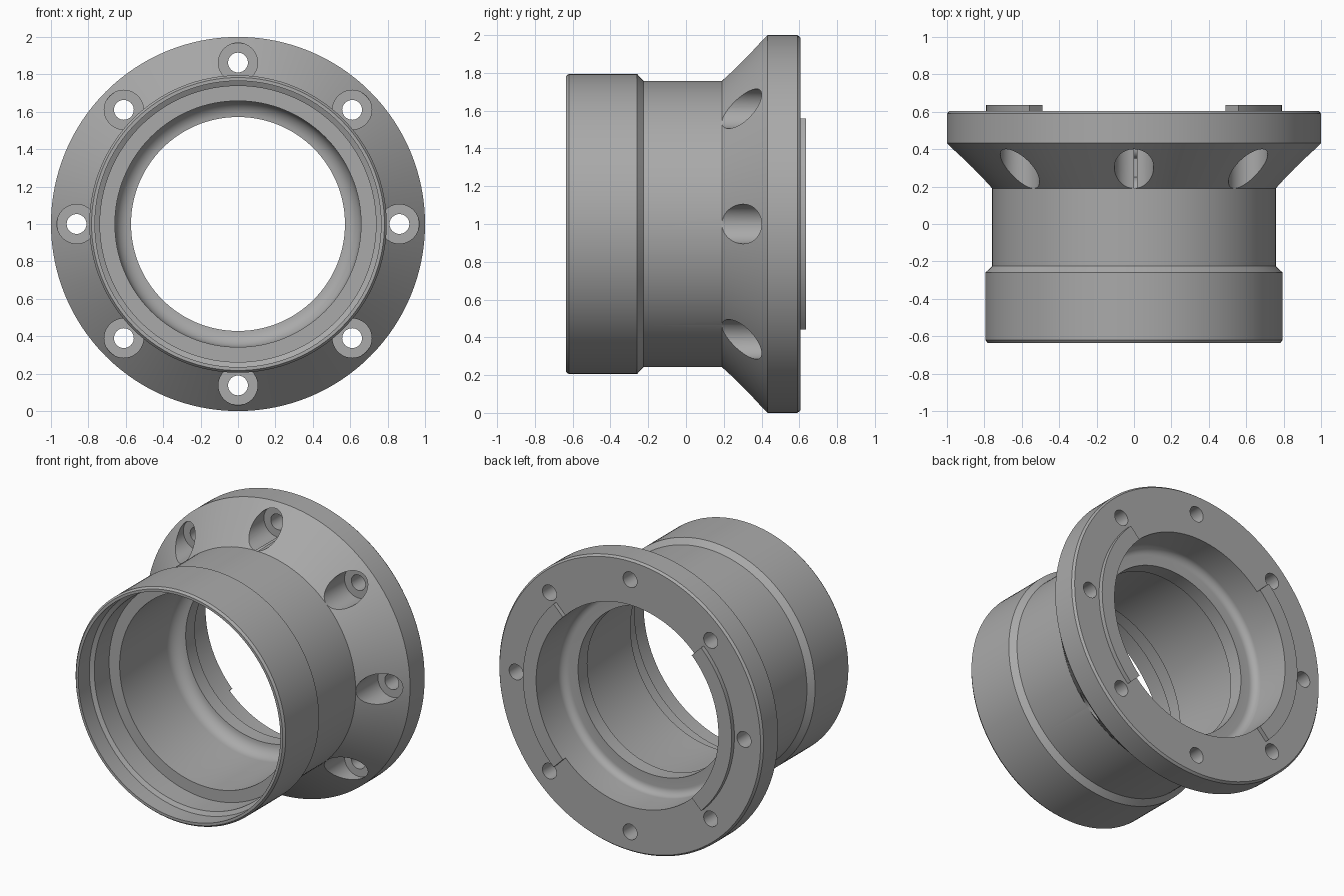
import bpy, bmesh, math
from mathutils import Matrix

cube = bpy.data.objects.get("Cube")
if cube:
    bpy.data.objects.remove(cube, do_unlink=True)

metal = bpy.data.materials.new("machined_grey")
metal.use_nodes = True
GREY = (0.4, 0.4, 0.4, 1)
metal.diffuse_color = GREY
metal.node_tree.nodes["Principled BSDF"].inputs["Base Color"].default_value = GREY


def arc(cr, cy, rad, a0, a1, n=8):
    """Fillet points (radius, y) around a centre, angles in degrees."""
    angles = [math.radians(a0 + (a1 - a0) * i / n) for i in range(n + 1)]
    return [(cr + rad * math.cos(a), cy + rad * math.sin(a)) for a in angles]


def revolve(bm, profile, steps, start=0.0, sweep=math.tau, centre=(0, 0, 1)):
    """Sweep a closed (radius, y) profile round an axis along y."""
    full = sweep > 6.28
    rings = []
    for i in range(steps if full else steps + 1):
        a = start + sweep * i / steps
        rings.append([bm.verts.new((centre[0] + r * math.cos(a), centre[1] + y,
                                    centre[2] + r * math.sin(a))) for r, y in profile])
    n = len(profile)
    for i in range(steps):
        p, q = rings[i], rings[(i + 1) % len(rings)]
        for j in range(n):
            k = (j + 1) % n
            bm.faces.new((p[j], p[k], q[k], q[j]))
    if not full:
        bm.faces.new(rings[0])
        bm.faces.new(rings[-1])


def finish(bm, name):
    bmesh.ops.remove_doubles(bm, verts=bm.verts, dist=1e-5)
    bmesh.ops.recalc_face_normals(bm, faces=bm.faces)
    mesh = bpy.data.meshes.new(name)
    bm.to_mesh(mesh)
    bm.free()
    mesh.materials.append(metal)
    obj = bpy.data.objects.new(name, mesh)
    bpy.context.collection.objects.link(obj)
    return obj


def activate(obj):
    bpy.ops.object.select_all(action="DESELECT")
    obj.select_set(True)
    bpy.context.view_layer.objects.active = obj


# Flanged sleeve: outside from front to back, then the bore back to front
outside = [(0.765, -0.635), (0.783, -0.635), (0.795, -0.62), (0.795, -0.26),
           (0.758, -0.225), (0.758, 0.19), (1.0, 0.432), (1.0, 0.59), (0.988, 0.605)]
back_recess = [(0.69, 0.605)] + arc(0.64, 0.40, 0.05, 0, -90)
front_bore = [(0.572, 0.35)] + arc(0.572, 0.165, 0.086, 90, 0)
counterbores = [(0.658, -0.34), (0.738, -0.34), (0.738, -0.5), (0.765, -0.515)]
bm = bmesh.new()
revolve(bm, outside + back_recess + front_bore + counterbores, 128)
body = finish(bm, "flanged_sleeve")

# Eight stepped bolt holes, each a wide pocket plus a narrow through hole
BOLT_RING = 0.863
pocket = [(0, 0.0), (0.105, 0.0), (0.105, 0.43), (0.053, 0.43), (0.053, 0.8), (0, 0.8)]
bm = bmesh.new()
for i in range(8):
    a = math.tau * i / 8
    before = set(bm.verts)
    sides = 40
    rings = []
    for s in range(sides):
        t = math.tau * s / sides
        rings.append([bm.verts.new((r * math.cos(t), y, r * math.sin(t)))
                      for r, y in pocket[1:-1]])
    for s in range(sides):
        p, q = rings[s], rings[(s + 1) % sides]
        for j in range(len(p) - 1):
            bm.faces.new((p[j], p[j + 1], q[j + 1], q[j]))
    bm.faces.new([ring[0] for ring in rings])
    bm.faces.new([ring[-1] for ring in rings])
    place = Matrix.Translation((BOLT_RING * math.cos(a), 0, 1 + BOLT_RING * math.sin(a)))
    bmesh.ops.transform(bm, matrix=place, verts=[v for v in bm.verts if v not in before])
cutter = finish(bm, "bolt_hole_cutter")
cutter.hide_render = True

activate(body)
cut = body.modifiers.new("bolt_holes", "BOOLEAN")
cut.operation = "DIFFERENCE"
cut.solver = "EXACT"
cut.object = cutter
bpy.ops.object.modifier_apply(modifier=cut.name)
bpy.data.objects.remove(cutter, do_unlink=True)

# Two raised quarter-ring tabs on the back face
tabs = []
for name, middle in (("left_tab", 0), ("right_tab", math.pi)):
    bm = bmesh.new()
    revolve(bm, [(0.69, 0.6), (0.79, 0.6), (0.79, 0.635), (0.69, 0.635)], 32,
            middle - math.pi / 4, math.pi / 2)
    tabs.append(finish(bm, name))

for obj in [body] + tabs:
    activate(obj)
    bpy.ops.object.shade_smooth_by_angle(angle=math.radians(25))
